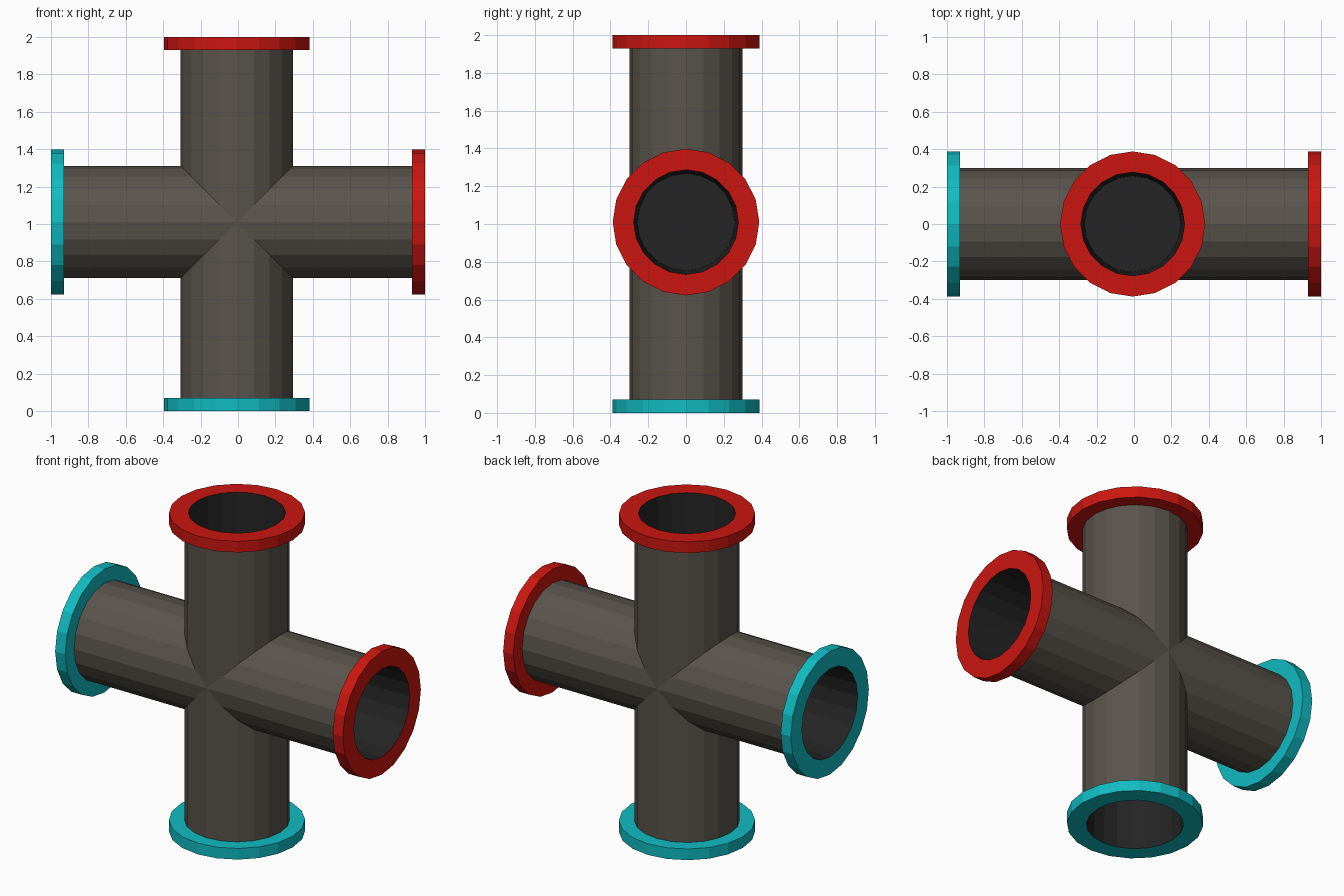
import bpy, math
from mathutils import Vector

if "Cube" in bpy.data.objects:
    bpy.data.objects.remove(bpy.data.objects["Cube"])

SIDES = 20
CENTRE = Vector((-0.007, 0, 1.01))
Y = Vector((0, 1, 0))


def material(name, rgb):
    m = bpy.data.materials.new(name)
    m.diffuse_color = (*rgb, 1)
    m.use_nodes = True
    m.node_tree.nodes["Principled BSDF"].inputs["Base Color"].default_value = m.diffuse_color
    return m


GREY = material("pipe_grey", (0.10, 0.088, 0.072))
DARK = material("bore_dark", (0.018, 0.018, 0.018))
RED = material("flange_red", (0.60, 0.008, 0.005))
TEAL = material("flange_teal", (0.005, 0.50, 0.54))


def lathe(name, axis, profile, mat, cap=False):
    """Revolve (radius, distance) points about axis; distance None makes a mitred end."""
    u = Y.cross(axis)
    verts, faces = [], []
    for r, a in profile:
        for j in range(SIDES):
            t = 2 * math.pi * j / SIDES
            d = abs(r * math.cos(t)) if a is None else a
            verts.append(CENTRE + u * r * math.cos(t) + Y * r * math.sin(t) + axis * d)
    for i in range(len(profile) - 1):
        p, q = i * SIDES, (i + 1) * SIDES
        for j in range(SIDES):
            k = (j + 1) % SIDES
            faces.append((p + j, p + k, q + k, q + j))
    if cap:
        s = (len(profile) - 1) * SIDES
        faces.append(tuple(range(s, s + SIDES)))
    me = bpy.data.meshes.new(name)
    me.from_pydata([v[:] for v in verts], [], faces)
    me.materials.append(mat)
    ob = bpy.data.objects.new(name, me)
    bpy.context.collection.objects.link(ob)


# Four arms meeting at a mitred joint, each with a flange and dark bore
arms = [
    ("right", (1, 0, 0), 1.007, RED),
    ("left", (-1, 0, 0), 0.993, TEAL),
    ("top", (0, 0, 1), 0.99, RED),
    ("bottom", (0, 0, -1), 1.01, TEAL),
]
for name, axis, end, colour in arms:
    axis = Vector(axis)
    back = end - 0.07
    lathe(name + "_pipe", axis, [(0.30, None), (0.30, back)], GREY)
    lathe(name + "_flange", axis,
          [(0.30, back), (0.388, back), (0.388, end), (0.277, end)], colour)
    lathe(name + "_bore", axis, [(0.277, end), (0.257, end - 0.65)], DARK, cap=True)
